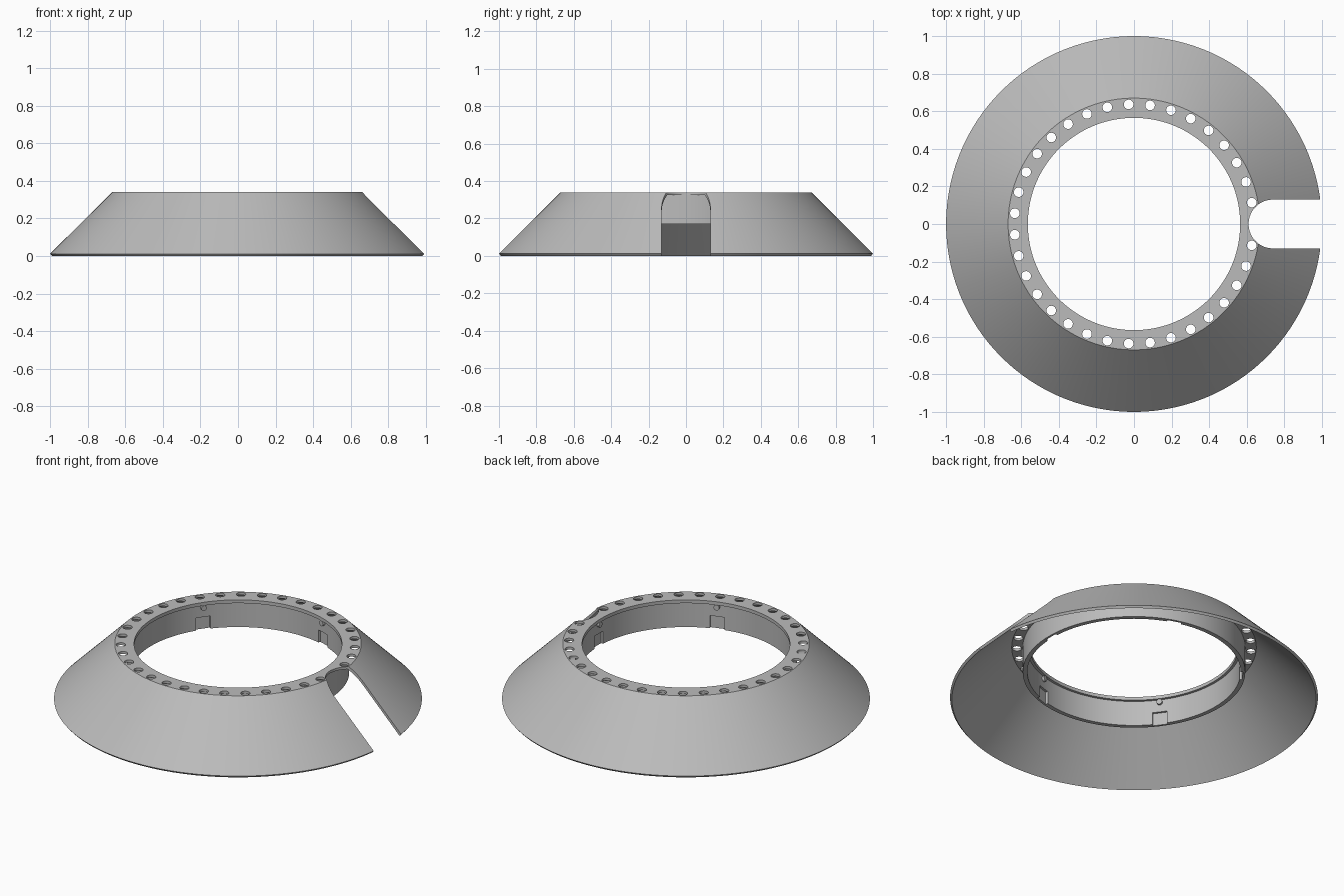
import bpy, bmesh, math
from mathutils import Matrix, Vector

cube = bpy.data.objects.get("Cube")
if cube:
    bpy.data.objects.remove(cube, do_unlink=True)

SEGMENTS = 180
HOLES = 35
LOCKS = 5

grey = bpy.data.materials.new("satin grey")
grey.use_nodes = True
grey.diffuse_color = (0.5, 0.5, 0.5, 1)
grey.node_tree.nodes["Principled BSDF"].inputs["Base Color"].default_value = (0.5, 0.5, 0.5, 1)


def make_object(name, bm):
    bmesh.ops.recalc_face_normals(bm, faces=bm.faces)
    mesh = bpy.data.meshes.new(name)
    bm.to_mesh(mesh)
    bm.free()
    mesh.materials.append(grey)
    obj = bpy.data.objects.new(name, mesh)
    bpy.context.collection.objects.link(obj)
    return obj


def lathe(name, profile):
    bm = bmesh.new()
    rings = []
    for i in range(SEGMENTS):
        a = math.tau * i / SEGMENTS
        rings.append([bm.verts.new((r * math.cos(a), r * math.sin(a), z)) for r, z in profile])
    n = len(profile)
    for i in range(SEGMENTS):
        here, there = rings[i], rings[(i + 1) % SEGMENTS]
        for j in range(n):
            k = (j + 1) % n
            bm.faces.new((here[j], there[j], there[k], here[k]))
    return make_object(name, bm)


def activate(obj):
    bpy.ops.object.select_all(action="DESELECT")
    obj.select_set(True)
    bpy.context.view_layer.objects.active = obj


def cut(target, cutter):
    cutter.hide_render = True
    mod = target.modifiers.new("cut", "BOOLEAN")
    mod.operation = "DIFFERENCE"
    mod.solver = "EXACT"
    mod.object = cutter
    activate(target)
    bpy.ops.object.modifier_apply(modifier=mod.name)
    bpy.data.objects.remove(cutter, do_unlink=True)


# Thin conical skirt, flat top flange, inner lip and hanging collar
skirt = lathe("flanged_skirt", [
    (0.565, 0.34), (0.67, 0.34), (1.0, 0.012), (0.99, 0.0), (0.665, 0.325),
    (0.605, 0.325), (0.605, 0.17), (0.58, 0.17), (0.58, 0.32), (0.565, 0.32)])

# Round-ended notch through the skirt and the flange
bm = bmesh.new()
outline = [(1.2, -0.13), (1.2, 0.13)]
for i in range(33):
    a = math.pi / 2 + math.pi * i / 32
    outline.append((0.74 + 0.13 * math.cos(a), 0.13 * math.sin(a)))
base = bm.faces.new([bm.verts.new((x, y, -0.1)) for x, y in outline])
top = bmesh.ops.extrude_face_region(bm, geom=[base])["geom"]
bmesh.ops.translate(bm, vec=(0, 0, 0.6), verts=[v for v in top if isinstance(v, bmesh.types.BMVert)])
cut(skirt, make_object("notch_cutter", bm))

# Bolt holes in the flange; the first place is taken by the notch
bm = bmesh.new()
for i in range(1, HOLES):
    a = math.tau * i / HOLES
    spot = Matrix.Translation((0.637 * math.cos(a), 0.637 * math.sin(a), 0.335))
    bmesh.ops.create_cone(bm, cap_ends=True, segments=24, radius1=0.0255,
                          radius2=0.0255, depth=0.1, matrix=spot)
cut(skirt, make_object("hole_cutter", bm))

# Shallow locking pockets open at the foot of the collar
bm = bmesh.new()
for i in range(LOCKS):
    turn = Matrix.Rotation(math.tau * i / LOCKS, 4, "Z")
    place = Matrix.Translation((0.572, 0, 0.195))
    bmesh.ops.create_cube(bm, size=1, matrix=turn @ place @ Matrix.Diagonal((0.04, 0.082, 0.1, 1)))
cut(skirt, make_object("pocket_cutter", bm))

# Small round pegs under the lip
bm = bmesh.new()
for i in range(LOCKS):
    turn = Matrix.Rotation(math.tau * i / LOCKS, 4, "Z")
    place = Matrix.Translation((0.578, 0, 0.303))
    bmesh.ops.create_cone(bm, cap_ends=True, segments=20, radius1=0.016, radius2=0.016, depth=0.024,
                          matrix=turn @ place @ Matrix.Rotation(math.pi / 2, 4, "Y"))
pegs = make_object("locking_pegs", bm)

for obj in (skirt, pegs):
    activate(obj)
    bpy.ops.object.shade_smooth_by_angle(angle=math.radians(30))
